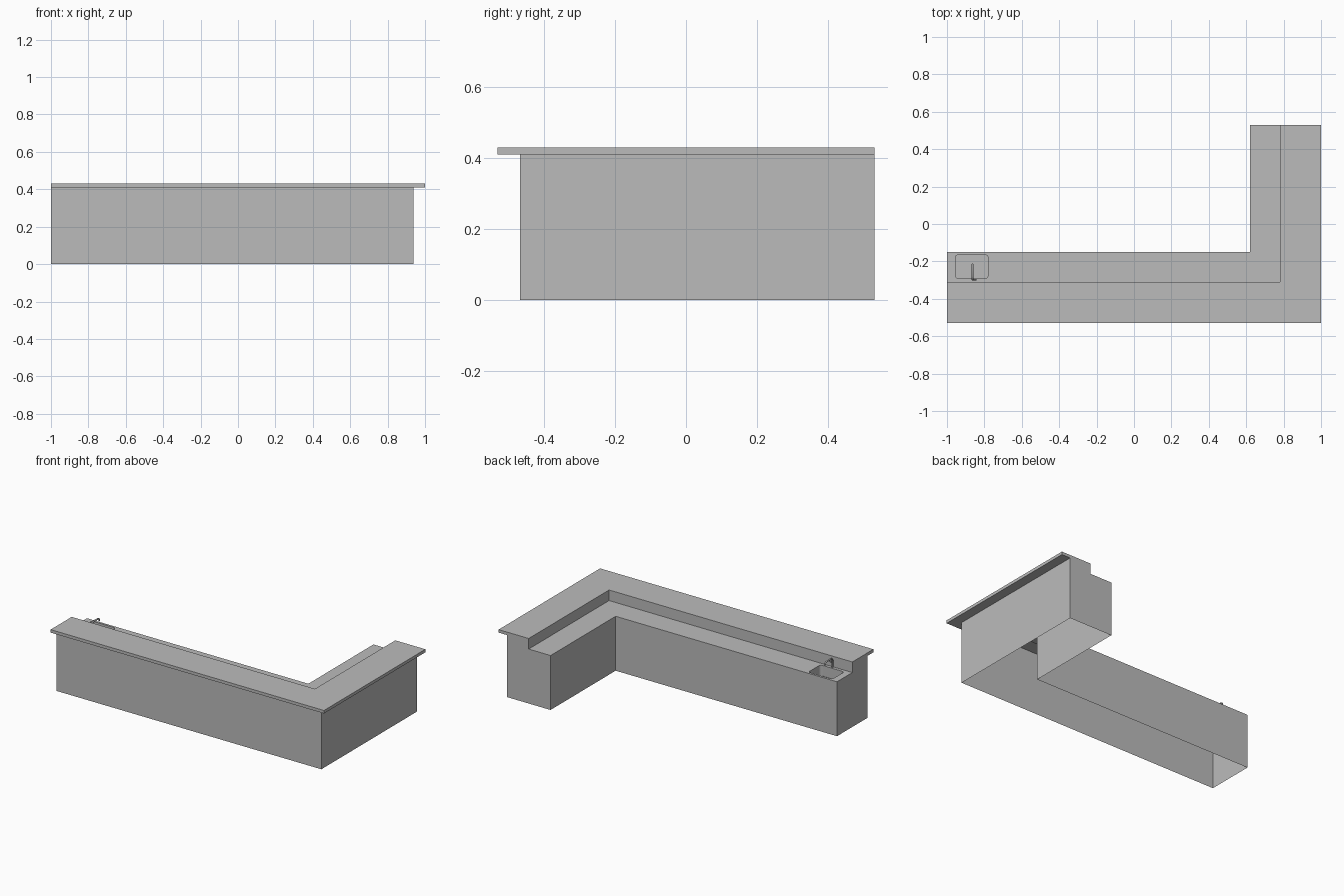
import bpy
import bmesh
from mathutils import Vector

cube = bpy.data.objects.get("Cube")
if cube:
    bpy.data.objects.remove(cube, do_unlink=True)

GREY = (0.5, 0.5, 0.5, 1)
grey = bpy.data.materials.new("plain grey")
grey.use_nodes = True
grey.diffuse_color = GREY
grey.node_tree.nodes["Principled BSDF"].inputs["Base Color"].default_value = GREY

HALF_X, HALF_Y = 1.0, 0.53
BASE, RISER, BACK = 0.063, 0.22, 0.38    # distances in from the outer edge
WORK_Z, BAR_Z, TOP_Z = 0.36, 0.41, 0.43


def add_object(name, bm):
    mesh = bpy.data.meshes.new(name)
    bm.to_mesh(mesh)
    bm.free()
    mesh.materials.append(grey)
    obj = bpy.data.objects.new(name, mesh)
    bpy.context.collection.objects.link(obj)
    return obj


def sweep_corner(profile, skip=()):
    """Sweep a cross-section around the mitred L; skipped sides stay open."""
    bm = bmesh.new()
    rings = []
    for station in range(3):
        ring = []
        for d, z in profile:
            x = -HALF_X if station == 0 else HALF_X - d
            y = HALF_Y if station == 2 else d - HALF_Y
            ring.append(bm.verts.new((x, y, z)))
        rings.append(ring)
    n = len(profile)
    open_faces = []
    for a, b in zip(rings, rings[1:]):
        for i in range(n):
            j = (i + 1) % n
            face = bm.faces.new((a[i], a[j], b[j], b[i]))
            if i in skip:
                open_faces.append(face)
    bm.faces.new(rings[0])
    bm.faces.new(rings[-1])
    bmesh.ops.recalc_face_normals(bm, faces=bm.faces[:])
    bmesh.ops.delete(bm, geom=open_faces, context='FACES_ONLY')
    return bm


# Cabinet with lower worktop, open underneath and under the bar slab
bm = sweep_corner([(BASE, 0), (BASE, BAR_Z), (RISER, BAR_Z),
                   (RISER, WORK_Z), (BACK, WORK_Z), (BACK, 0)], skip=(1, 5))

# Sink basin sunk into the worktop
X0, X1, Y0, Y1 = -0.955, -0.78, -0.29, -0.165
for co, no in (((X0, 0, 0), (1, 0, 0)), ((X1, 0, 0), (1, 0, 0)),
               ((0, Y0, 0), (0, 1, 0)), ((0, Y1, 0), (0, 1, 0))):
    top = [f for f in bm.faces if f.normal.z > 0.9]
    edges = {e for f in top for e in f.edges}
    verts = {v for f in top for v in f.verts}
    bmesh.ops.bisect_plane(bm, geom=top + list(edges) + list(verts),
                           plane_co=co, plane_no=no)
    bm.normal_update()
basin = [f for f in bm.faces if f.normal.z > 0.9
         and X0 < f.calc_center_median().x < X1
         and Y0 < f.calc_center_median().y < Y1]
result = bmesh.ops.extrude_face_region(bm, geom=basin)
floor = [v for v in result["geom"] if isinstance(v, bmesh.types.BMVert)]
bmesh.ops.translate(bm, verts=floor, vec=(0, 0, -0.07))
bmesh.ops.delete(bm, geom=[f for f in basin if f.is_valid], context='FACES_ONLY')
corners = [e for v in floor for e in v.link_edges
           if abs(e.verts[0].co.z - e.verts[1].co.z) > 0.05]
bmesh.ops.bevel(bm, geom=corners, offset=0.015, segments=4, profile=0.5,
                affect='EDGES')
add_object("cabinet_with_sink", bm)

# Raised bar slab
add_object("bar_top", sweep_corner([(0, BAR_Z), (0, TOP_Z),
                                    (RISER, TOP_Z), (RISER, BAR_Z)]))


# Tap: bent tube rising behind the basin
def tube(name, points, radius):
    curve = bpy.data.curves.new(name, 'CURVE')
    curve.dimensions = '3D'
    curve.bevel_depth = radius
    curve.bevel_resolution = 2
    curve.use_fill_caps = True
    spline = curve.splines.new('POLY')
    spline.points.add(len(points) - 1)
    for p, co in zip(spline.points, points):
        p.co = (*co, 1)
    curve.materials.append(grey)
    obj = bpy.data.objects.new(name, curve)
    bpy.context.collection.objects.link(obj)


foot = Vector((-0.863, -0.298, WORK_Z))
spout = ((0, 0), (0, 0.05), (0.006, 0.06), (0.016, 0.064),
         (0.065, 0.064), (0.078, 0.058), (0.082, 0.045))
tube("tap_spout", [foot + Vector((0, y, z)) for y, z in spout], 0.005)
tube("tap_handle", [foot + Vector((0, 0, 0.03)), foot + Vector((0.02, 0, 0.036))], 0.003)
